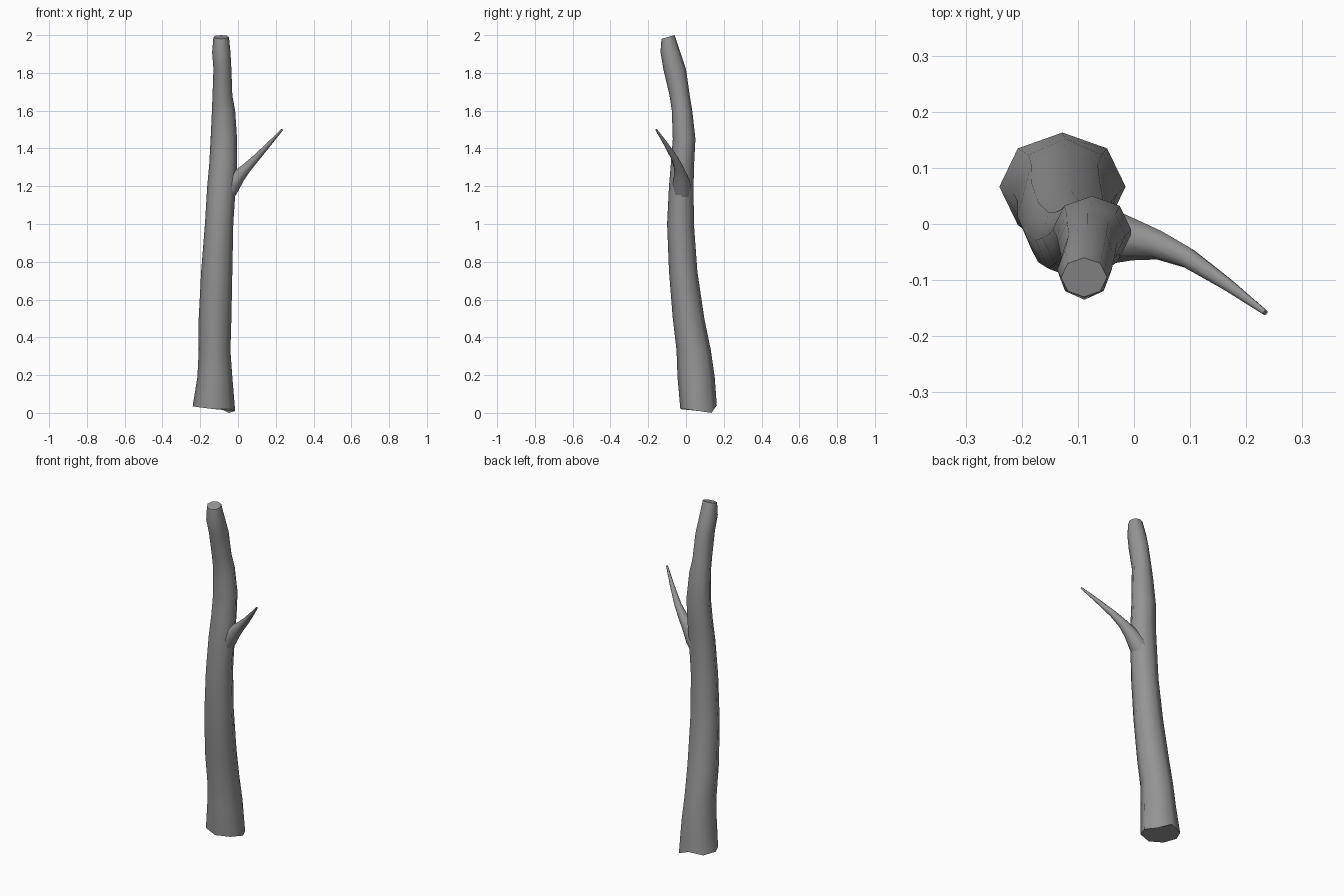
import bpy
import bmesh
from math import cos, sin, tau, radians
from mathutils import Vector

SIDES = 8

cube = bpy.data.objects.get("Cube")
if cube:
    bpy.data.objects.remove(cube, do_unlink=True)

bark = bpy.data.materials.new("grey_bark")
bark.use_nodes = True
grey = (0.3, 0.3, 0.3, 1)
bark.diffuse_color = grey
bark.node_tree.nodes["Principled BSDF"].inputs["Base Color"].default_value = grey


def loft(name, rings):
    """Skin a stack of rings into a closed, smooth tube."""
    bm = bmesh.new()
    loops = [[bm.verts.new(p) for p in ring] for ring in rings]
    for low, high in zip(loops, loops[1:]):
        for i in range(SIDES):
            j = (i + 1) % SIDES
            bm.faces.new((low[i], low[j], high[j], high[i]))
    bm.faces.new(loops[0][::-1])
    bm.faces.new(loops[-1])
    bmesh.ops.recalc_face_normals(bm, faces=bm.faces)
    mesh = bpy.data.meshes.new(name)
    bm.to_mesh(mesh)
    bm.free()
    mesh.materials.append(bark)
    obj = bpy.data.objects.new(name, mesh)
    bpy.context.collection.objects.link(obj)
    bpy.ops.object.select_all(action="DESELECT")
    obj.select_set(True)
    bpy.context.view_layer.objects.active = obj
    bpy.ops.object.shade_smooth_by_angle(angle=radians(60))
    return obj


angles = [tau * i / SIDES for i in range(SIDES)]

# Trunk: height, then x and y extents of each cross-section
sections = [
    (0.02, -0.24, -0.015, -0.03, 0.163),
    (0.19, -0.215, -0.03, -0.045, 0.152),
    (0.33, -0.208, -0.04, -0.05, 0.132),
    (0.50, -0.208, -0.035, -0.07, 0.097),
    (0.75, -0.195, -0.03, -0.09, 0.06),
    (1.00, -0.175, -0.025, -0.10, 0.042),
    (1.20, -0.163, -0.012, -0.09, 0.04),
    (1.32, -0.152, -0.005, -0.08, 0.043),
    (1.45, -0.145, -0.005, -0.07, 0.05),
    (1.60, -0.138, -0.015, -0.075, 0.033),
    (1.68, -0.135, -0.03, -0.087, 0.02),
    (1.82, -0.13, -0.035, -0.12, 0.0),
    (1.91, -0.137, -0.04, -0.135, -0.03),
    (1.99, -0.13, -0.048, -0.13, -0.06),
]
trunk_rings = []
for z, x0, x1, y0, y1 in sections:
    trunk_rings.append([
        Vector(((x0 + x1) / 2 + (x1 - x0) / 2 * cos(a),
                (y0 + y1) / 2 + (y1 - y0) / 2 * sin(a), z)) for a in angles])

# Ragged broken base and slanted top
for p, z in zip(trunk_rings[0], (0.01, 0, 0.04, 0.03, 0.035, 0.03, 0.02, 0.02)):
    p.z = z
for p, a in zip(trunk_rings[-1], angles):
    p.z += 0.01 * sin(a)
loft("trunk", trunk_rings)

# Side branch: centre and radius along a curved, tapering path
path = [
    ((-0.08, -0.02, 1.14), 0.05),
    ((-0.04, -0.022, 1.20), 0.049),
    ((0.0, -0.028, 1.25), 0.037),
    ((0.045, -0.038, 1.297), 0.026),
    ((0.095, -0.06, 1.348), 0.019),
    ((0.165, -0.107, 1.424), 0.012),
    ((0.234, -0.158, 1.50), 0.005),
]
points = [Vector(p) for p, r in path]
branch_rings = []
for i, (p, r) in enumerate(path):
    along = points[min(i + 1, len(points) - 1)] - points[max(i - 1, 0)]
    side = along.cross(Vector((0, 1, 0))).normalized()
    up = along.cross(side).normalized()
    branch_rings.append([points[i] + r * (cos(a) * side + sin(a) * up) for a in angles])
loft("branch", branch_rings)
